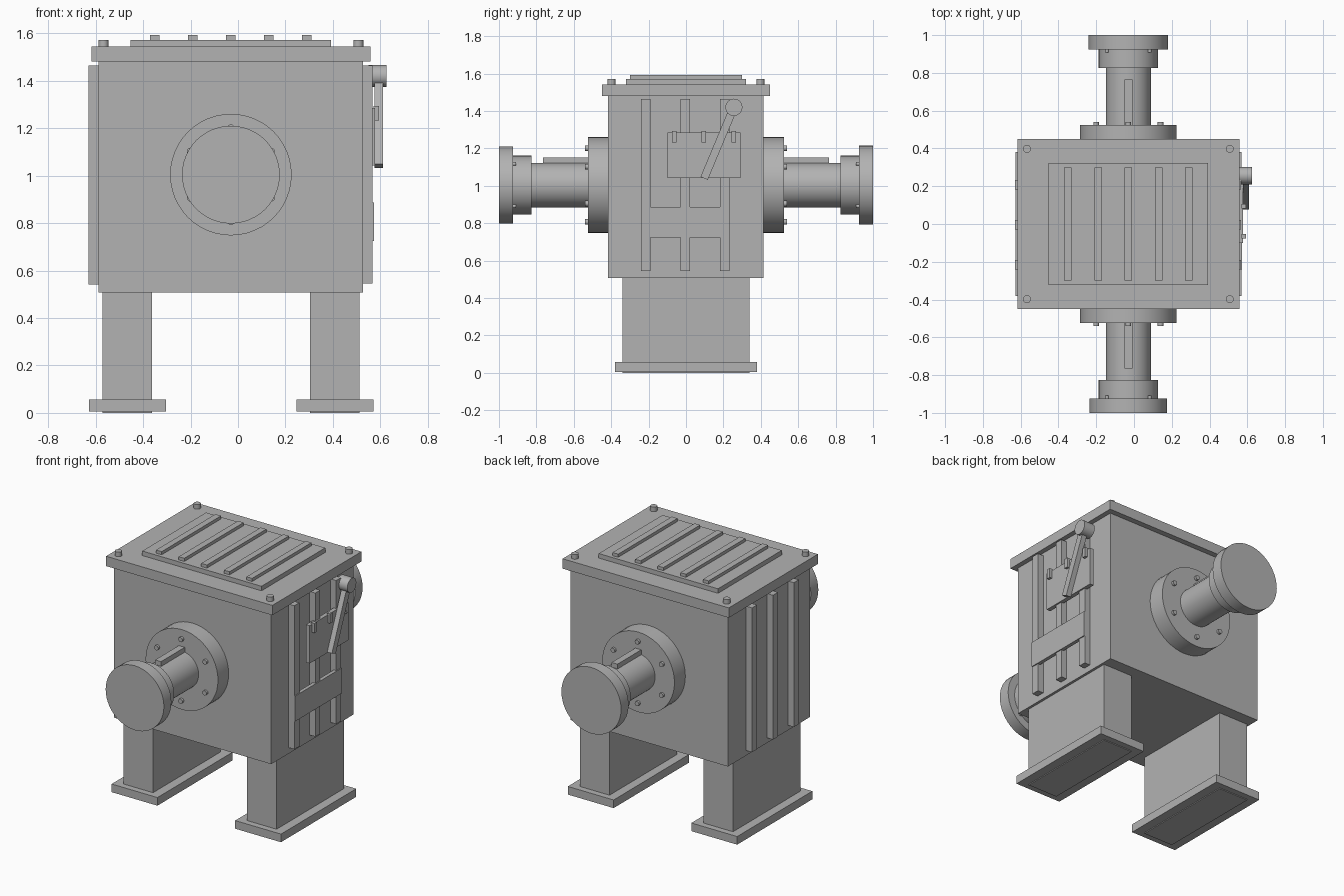
import bpy, math
from mathutils import Vector

cube = bpy.data.objects.get("Cube")
if cube:
    bpy.data.objects.remove(cube, do_unlink=True)

grey = bpy.data.materials.new("machine grey")
grey.use_nodes = True
COLOUR = (0.45, 0.45, 0.45, 1)
grey.diffuse_color = COLOUR
grey.node_tree.nodes["Principled BSDF"].inputs["Base Color"].default_value = COLOUR

CX = -0.03   # centre line of the housing
SZ = 1.004   # shaft height


def finish(name):
    ob = bpy.context.object
    ob.name = name
    ob.data.materials.append(grey)
    return ob


def box(name, x, y, z):
    """Box from (low, high) pairs."""
    mid = [(a + b) / 2 for a, b in (x, y, z)]
    bpy.ops.mesh.primitive_cube_add(size=1, location=mid)
    ob = finish(name)
    ob.scale = [b - a for a, b in (x, y, z)]
    bpy.ops.object.transform_apply(location=False, rotation=False, scale=True)
    return ob


def rod(name, start, end, radius, sides=48):
    """Cylinder between two points."""
    a, b = Vector(start), Vector(end)
    bpy.ops.mesh.primitive_cylinder_add(
        vertices=sides, radius=radius, depth=(b - a).length, location=(a + b) / 2,
        rotation=(b - a).to_track_quat("Z", "Y").to_euler())
    ob = finish(name)
    bpy.ops.object.shade_smooth_by_angle(angle=math.radians(35))
    return ob


# Housing and lid
box("housing", (-0.587, 0.527), (-0.417, 0.415), (0.507, 1.48))
box("lid", (-0.618, 0.558), (-0.45, 0.45), (1.48, 1.543))
box("lid_panel", (-0.452, 0.392), (-0.322, 0.322), (1.543, 1.572))
for i in range(5):
    x = CX + (i - 2) * 0.16
    box("lid_rib", (x - 0.02, x + 0.02), (-0.3, 0.3), (1.572, 1.592))
for sx in (-1, 1):
    for sy in (-1, 1):
        x, y = CX + sx * 0.537, sy * 0.398
        rod("lid_bolt", (x, y, 1.543), (x, y, 1.572), 0.021, 16)

# Legs standing through their foot plates
for side in (-1, 1):
    x = CX + side * 0.437
    box("leg", (x - 0.104, x + 0.104), (-0.34, 0.34), (0, 0.51))
    box("foot_plate", (x - 0.161, x + 0.163), (-0.38, 0.38), (0.005, 0.057))

# Drive shafts, front and back
for s, disc_radius in ((-1, 0.206), (1, 0.211)):
    def along(name, y0, y1, radius, sides=48, dx=0, dz=0):
        rod(name, (CX + dx, s * y0, SZ + dz), (CX + dx, s * y1, SZ + dz), radius, sides)

    along("bearing_flange", 0.41, 0.525, 0.256)
    along("shaft", 0.5, 0.84, 0.119)
    along("coupling_hub", 0.826, 0.93, 0.157)
    along("coupling_disc", 0.925, 1.0, disc_radius)
    for i in range(6):
        a = math.radians(90 + 60 * i)
        along("flange_bolt", 0.52, 0.54, 0.015, 12,
              0.197 * math.cos(a), 0.197 * math.sin(a))
    for i in range(4):
        a = math.radians(45 + 90 * i)
        along("coupling_bolt", 0.908, 0.93, 0.01, 12,
              0.16 * math.cos(a), 0.16 * math.sin(a))
    box("shaft_key", (CX - 0.021, CX + 0.021), sorted((s * 0.52, s * 0.765)),
        (SZ + 0.08, SZ + 0.148))

# Side ribs
for y in (-0.215, -0.004, 0.207):
    box("left_rib", (0.52, 0.567), (y - 0.025, y + 0.025), (0.545, 1.463))
    box("right_rib", (-0.63, -0.58), (y - 0.025, y + 0.025), (0.54, 1.463))

# Control plates, tabs and lever on the left side
box("lower_plate", (0.55, 0.573), (-0.24, 0.232), (0.725, 0.887))
box("control_plate", (0.55, 0.577), (-0.1, 0.292), (1.043, 1.284))
for y in (-0.064, 0.095, 0.256):
    box("plate_tab", (0.57, 0.594), (y - 0.012, y + 0.012), (1.233, 1.294))
foot, top = Vector((0.593, 0.097, 1.04)), Vector((0.593, 0.256, 1.42))
length = (top - foot).length
lever = box("lever", (-0.017, 0.017), (-0.021, 0.021), (-length / 2, length / 2))
lever.location = (foot + top) / 2
lever.rotation_euler.x = -math.atan2(top.y - foot.y, top.z - foot.z)
rod("lever_knob", (0.55, 0.256, 1.42), (0.626, 0.256, 1.42), 0.046, 16)
